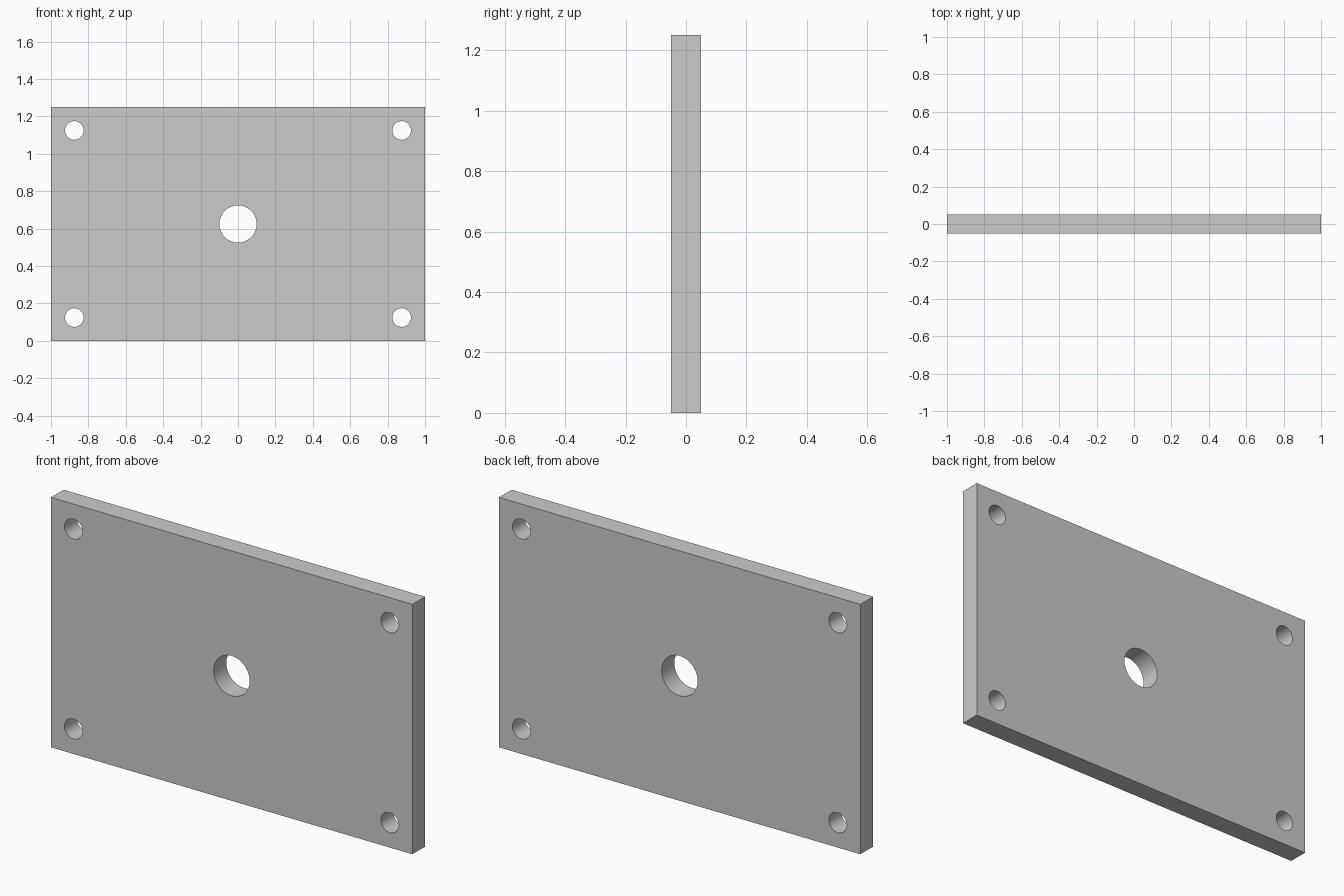
import bpy, bmesh
from math import radians
from mathutils import Matrix

if "Cube" in bpy.data.objects:
    bpy.data.objects.remove(bpy.data.objects["Cube"])

W, T, H = 2.0, 0.10, 1.25
INSET = 0.125

# Flat rectangular plate
bpy.ops.mesh.primitive_cube_add(size=1, location=(0, 0, H / 2))
plate = bpy.context.object
plate.name = "mounting_plate"
plate.scale = (W, T, H)
bpy.ops.object.transform_apply(location=True, rotation=True, scale=True)

# Drills: one centre bore and four corner screw holes
holes = [(0, H / 2, 0.10)]
holes += [(sx * (W / 2 - INSET), z, 0.05) for sx in (-1, 1) for z in (INSET, H - INSET)]
bm = bmesh.new()
for x, z, r in holes:
    bmesh.ops.create_cone(
        bm, cap_ends=True, segments=32, radius1=r, radius2=r, depth=T * 3,
        matrix=Matrix.Translation((x, 0, z)) @ Matrix.Rotation(radians(90), 4, "X"))
mesh = bpy.data.meshes.new("hole_cutter")
bm.to_mesh(mesh)
bm.free()
cutter = bpy.data.objects.new("hole_cutter", mesh)
cutter.hide_render = True
bpy.context.collection.objects.link(cutter)

# Cut the holes through the plate
cut = plate.modifiers.new("holes", "BOOLEAN")
cut.object = cutter
cut.operation = "DIFFERENCE"
cut.solver = "EXACT"
bpy.ops.object.modifier_apply(modifier=cut.name)
bpy.data.objects.remove(cutter)

# Smooth hole walls, crisp plate edges
bpy.ops.object.shade_smooth_by_angle(angle=radians(30))
